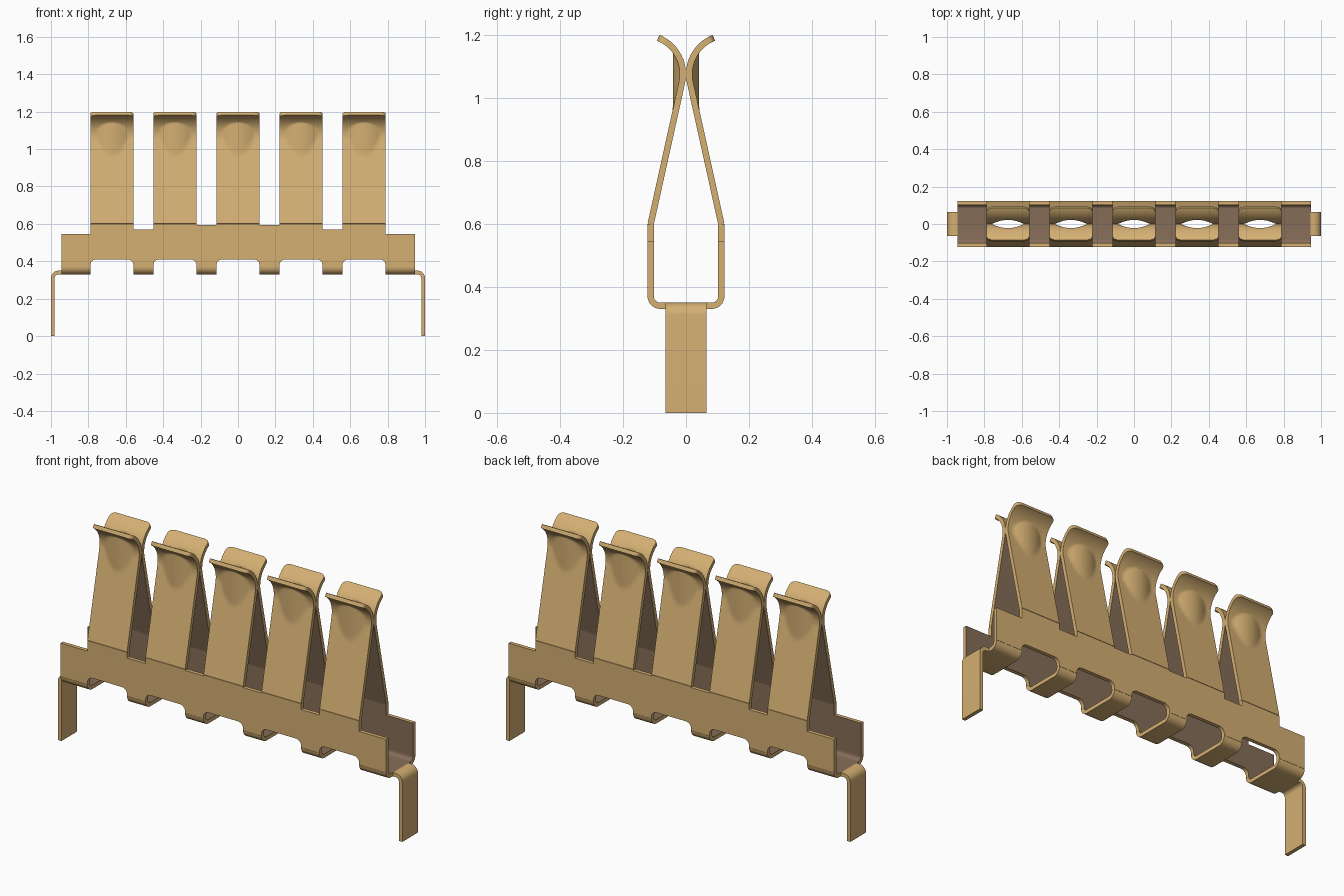
import bpy, bmesh, math

if "Cube" in bpy.data.objects:
    bpy.data.objects.remove(bpy.data.objects["Cube"])

T = 0.02                      # sheet thickness
PITCH, HALF = 0.337, 0.115    # finger spacing and half width
WALL_Y = 0.112                # wall centre line
END_X = 0.945


def material(name, rgb):
    m = bpy.data.materials.new(name)
    m.diffuse_color = (*rgb, 1)
    m.use_nodes = True
    m.node_tree.nodes["Principled BSDF"].inputs["Base Color"].default_value = m.diffuse_color
    return m


TAN = material("tan metal", (0.66, 0.43, 0.17))
BROWN = material("brown inside", (0.24, 0.155, 0.098))


def finish(name, bm):
    bmesh.ops.recalc_face_normals(bm, faces=bm.faces)
    me = bpy.data.meshes.new(name)
    bm.to_mesh(me)
    bm.free()
    me.materials.append(TAN)
    me.materials.append(BROWN)
    ob = bpy.data.objects.new(name, me)
    bpy.context.collection.objects.link(ob)
    bpy.ops.object.select_all(action='DESELECT')
    ob.select_set(True)
    bpy.context.view_layer.objects.active = ob
    bpy.ops.object.shade_smooth_by_angle(angle=math.radians(30))
    return ob


def arc(cx, cz, r, a0, a1, n):
    return [(cx + r * math.cos(math.radians(a0 + (a1 - a0) * i / n)),
             cz + r * math.sin(math.radians(a0 + (a1 - a0) * i / n))) for i in range(n + 1)]


def sheet(name, path, widths, cols, place, inner_top=0.0, dimple=False):
    """Bent sheet: path in (u, z), spread sideways; its left side is the inside."""
    bm = bmesh.new()
    rows = len(path)
    skins = ([], [])
    for i, (u, z) in enumerate(path):
        a, b = path[max(i - 1, 0)], path[min(i + 1, rows - 1)]
        du, dz = b[0] - a[0], b[1] - a[1]
        ln = math.hypot(du, dz)
        nu, nz = -dz / ln, du / ln
        for side, skin in enumerate(skins):
            s = T / 2 if side == 0 else -T / 2
            line = []
            for c in range(cols + 1):
                w = (2 * c / cols - 1) * widths[i]
                uu = u + nu * s
                if dimple:  # vertical groove pressed outward near the contact
                    bulge = 0.022 * (1 - (w / 0.085) ** 2) + side * T
                    if abs(w) < 0.085:
                        uu = min(uu, -bulge)
                line.append(bm.verts.new(place(uu, w, z + nz * s)))
            skin.append(line)
    for side, skin in enumerate(skins):
        for i in range(rows - 1):
            for c in range(cols):
                f = bm.faces.new((skin[i][c], skin[i + 1][c], skin[i + 1][c + 1], skin[i][c + 1]))
                if side == 0 and f.calc_center_median().z < inner_top:
                    f.material_index = 1
    p, q = skins
    for i in range(rows - 1):
        for c in (0, cols):
            bm.faces.new((p[i][c], p[i + 1][c], q[i + 1][c], q[i][c]))
    for c in range(cols):
        for i in (0, rows - 1):
            bm.faces.new((p[i][c], p[i][c + 1], q[i][c + 1], q[i][c]))
    return finish(name, bm)


centres = [PITCH * k for k in range(-2, 3)]

# Spring fingers, tip to root, with a flared lip and rounded tip corners
lip = arc(-0.134, 1.075, 0.124, 68.4, -12.5, 30)
end = lip[-1]
root = (-WALL_Y, 0.6)
shank = [(end[0] + (root[0] - end[0]) * t, end[1] + (root[1] - end[1]) * t)
         for t in [0.03 * k for k in range(1, 11)] + [0.6, 1.0]]
finger_path = lip + shank
R = 0.025
finger_w, dist = [], 0.0
for i, pt in enumerate(finger_path):
    if i:
        dist += math.dist(pt, finger_path[i - 1])
    s = min(dist, R)
    finger_w.append(HALF - R + math.sqrt(R * R - (R - s) ** 2))
for k, cx in enumerate(centres):
    for side, sgn in (("front", 1), ("back", -1)):
        sheet(f"{side}_finger_{k + 1}", finger_path, finger_w, 22,
              lambda u, w, z, cx=cx, sgn=sgn: (cx + w, sgn * u, z), 1.07, True)

# Side walls with stepped top and rounded slots along the bottom
Z_BEND, Z_SLOT, RS = 0.37, 0.41, 0.03
outline = [(-END_X, Z_BEND)]
for cx in centres:
    l, r = cx - HALF, cx + HALF
    outline.append((l, Z_BEND))
    outline += arc(l + RS, Z_SLOT - RS, RS, 180, 90, 6)
    outline += arc(r - RS, Z_SLOT - RS, RS, 90, 0, 6)
    outline.append((r, Z_BEND))
outline.append((END_X, Z_BEND))
tops = [0.545, 0.57, 0.595, 0.595, 0.57, 0.545]
outline.append((END_X, tops[5]))
for k in range(4, -1, -1):
    l, r = centres[k] - HALF, centres[k] + HALF
    outline += [(r, tops[k + 1]), (r, 0.6), (l, 0.6), (l, tops[k])]
outline.append((-END_X, tops[0]))
for side, sgn in (("front", -1), ("back", 1)):
    bm = bmesh.new()
    y_in, y_out = sgn * (WALL_Y - T / 2), sgn * (WALL_Y + T / 2)
    inside = [bm.verts.new((x, y_in, z)) for x, z in outline]
    outside = [bm.verts.new((x, y_out, z)) for x, z in outline]
    bm.faces.new(inside).material_index = 1
    bm.faces.new(outside)
    n = len(outline)
    for i in range(n):
        j = (i + 1) % n
        bm.faces.new((inside[i], inside[j], outside[j], outside[i]))
    finish(f"{side}_wall", bm)

# Floor straps joining the two walls
half_u = arc(-WALL_Y + 0.03, 0.37, 0.03, 180, 270, 8)
strap_path = half_u + [(-u, z) for u, z in reversed(half_u)]
edges = [-END_X] + [e for cx in centres for e in (cx - HALF, cx + HALF)] + [END_X]
for k in range(6):
    a, b = edges[2 * k], edges[2 * k + 1]
    sheet(f"floor_strap_{k + 1}", strap_path, [(b - a) / 2] * len(strap_path), 1,
          lambda u, w, z, m=(a + b) / 2: (m + w, u, z), 1.0)

# Bent mounting legs at both ends
leg_path = [(END_X, 0.34)] + arc(0.96, 0.31, 0.03, 90, 0, 8) + [(0.99, 0.0)]
for side, sgn in (("left", -1), ("right", 1)):
    sheet(f"{side}_leg", leg_path, [0.065] * len(leg_path), 1,
          lambda u, w, z, sgn=sgn: (sgn * u, w, z))
